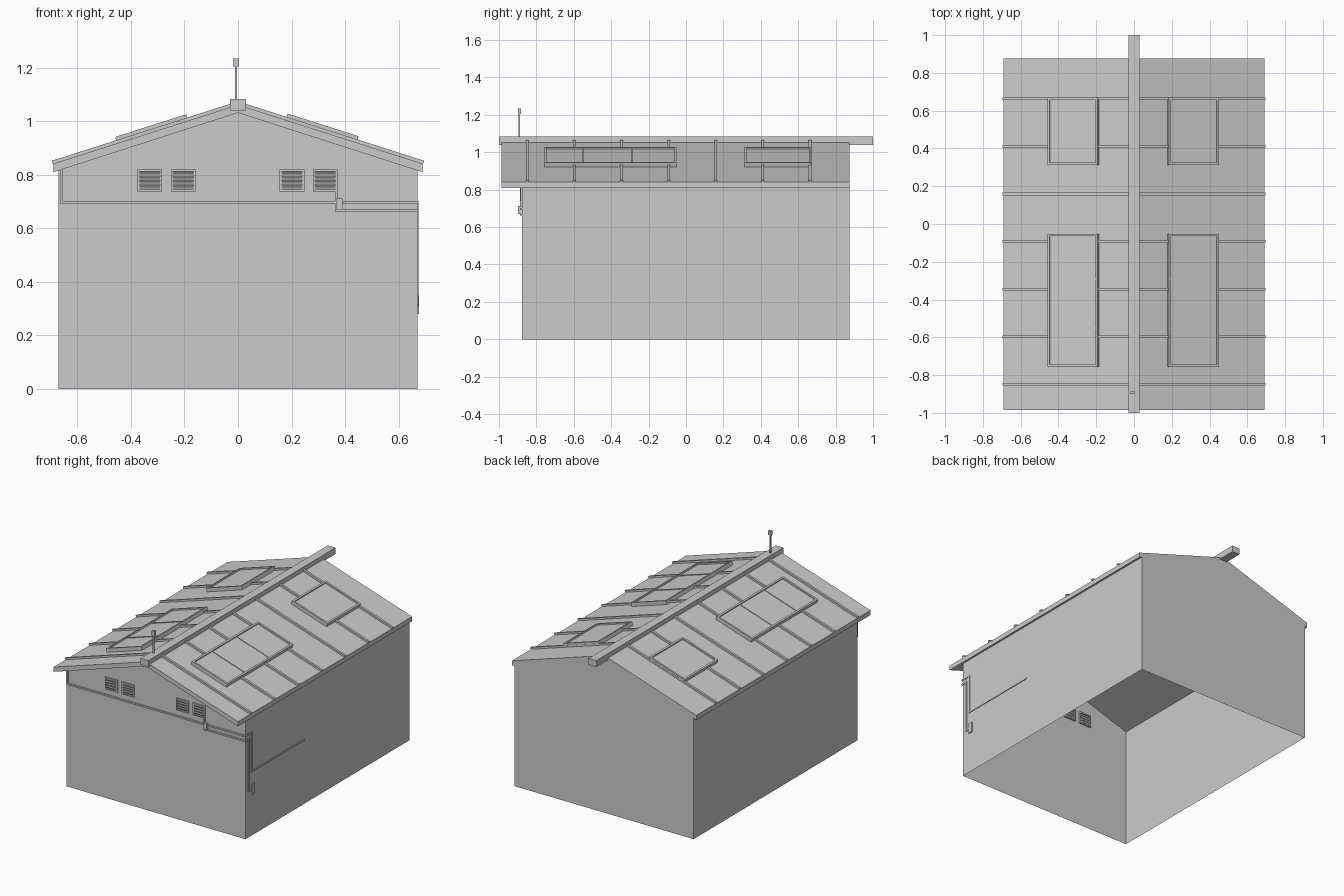
import bpy, bmesh, math
from mathutils import Vector, Matrix

if "Cube" in bpy.data.objects:
    bpy.data.objects.remove(bpy.data.objects["Cube"])

SLOPE = (1.062 - 0.842) / 0.69          # roof fall per unit of x
ANGLE = math.atan(SLOPE)


def make_object(name, bm):
    bmesh.ops.recalc_face_normals(bm, faces=bm.faces[:])
    mesh = bpy.data.meshes.new(name)
    bm.to_mesh(mesh)
    bm.free()
    obj = bpy.data.objects.new(name, mesh)
    bpy.context.collection.objects.link(obj)
    return obj


def add_box(bm, lo, hi, matrix=None):
    """Add a box between two corners, optionally moved by a matrix."""
    lo, hi = Vector(lo), Vector(hi)
    m = Matrix.Translation((lo + hi) / 2) @ Matrix.Diagonal((*(hi - lo), 1))
    bmesh.ops.create_cube(bm, size=1, matrix=(matrix @ m) if matrix else m)


def boxes(name, parts, matrix=None):
    bm = bmesh.new()
    for lo, hi in parts:
        add_box(bm, lo, hi, matrix)
    return make_object(name, bm)


def extrude_y(name, profile, y0, y1, open_bottom=False):
    """Extrude an xz outline along y."""
    bm = bmesh.new()
    a = [bm.verts.new((x, y0, z)) for x, z in profile]
    b = [bm.verts.new((x, y1, z)) for x, z in profile]
    bm.faces.new(a)
    bm.faces.new(b)
    n = len(a)
    for i in range(n - 1 if open_bottom else n):
        j = (i + 1) % n
        bm.faces.new((a[i], a[j], b[j], b[i]))
    return make_object(name, bm)


def pipe(name, points, size=0.01):
    """Square conduit following axis-aligned points."""
    h = size / 2
    parts = []
    for p, q in zip(points, points[1:]):
        parts.append(([min(u, v) - h for u, v in zip(p, q)],
                      [max(u, v) + h for u, v in zip(p, q)]))
    return boxes(name, parts)


def slope_matrix(side):
    """Local x runs down the slope, local z leaves the roof surface."""
    m = Matrix.Translation((0, 0, 1.062)) @ Matrix.Rotation(ANGLE, 4, 'Y')
    return Matrix.Diagonal((side, 1, 1, 1)) @ m


# Wall shell, open underneath
bm = bmesh.new()
outline = [(0.67, 0), (0.67, 0.82), (0, 1.034), (-0.67, 0.82), (-0.67, 0)]
front = [bm.verts.new((x, -0.877, z)) for x, z in outline]
back = [bm.verts.new((x, 0.875, z)) for x, z in outline]
bm.faces.new(front)
bm.faces.new(back[::-1])
for i in (0, 3):
    bm.faces.new((front[i], back[i], back[i + 1], front[i + 1]))
make_object("walls", bm)

# Roof slab
extrude_y("roof", [(0.69, 0.81), (0.69, 0.842), (0, 1.062), (-0.69, 0.842),
                   (-0.69, 0.81), (0, 1.032)], -0.986, 0.875)

# Ridge beam
boxes("ridge_beam", [((-0.029, -1, 1.04), (0.029, 1, 1.083))])

# Raised roof seams and skylights on both slopes
LENGTH = 0.692 / math.cos(ANGLE)
for side, label in ((1, "right"), (-1, "left")):
    m = slope_matrix(side)
    boxes("roof_seams_" + label,
          [((0.01, y - 0.007, -0.003), (LENGTH, y + 0.007, 0.012))
           for y in [0.663 - 0.252 * i for i in range(7)]], m)

    shift = 0.0 if side == 1 else 0.008
    x0, x1 = (0.178 + shift) / math.cos(ANGLE), (0.443 + shift) / math.cos(ANGLE)
    for name, y0, y1, bars in (("long", -0.757, -0.052, (-0.55, -0.29)),
                               ("short", 0.313, 0.669, ())):
        w, top = 0.012, 0.025
        frame = [((x0, y0, -0.002), (x0 + w, y1, top)),
                 ((x1 - w, y0, -0.002), (x1, y1, top)),
                 ((x0 + w, y0, -0.002), (x1 - w, y0 + w, top)),
                 ((x0 + w, y1 - w, -0.002), (x1 - w, y1, top))]
        frame += [((x0 + w, b - 0.003, 0), (x1 - w, b + 0.003, 0.02)) for b in bars]
        boxes(f"skylight_frame_{name}_{label}", frame, m)
        boxes(f"skylight_glass_{name}_{label}",
              [((x0 + w, y0 + w, 0), (x1 - w, y1 - w, 0.016))], m)

# Louvred gable vents
for i, cx in enumerate((-0.33, -0.205, 0.202, 0.326)):
    parts = [((cx - 0.046, -0.884, z), (cx + 0.046, -0.868, z + 0.008))
             for z in (0.738, 0.813)]
    parts += [((cx + s * 0.042 - 0.004, -0.884, 0.746),
               (cx + s * 0.042 + 0.004, -0.868, 0.813)) for s in (-1, 1)]
    boxes(f"vent_frame_{i + 1}", parts)
    slats = bmesh.new()
    for k in range(4):
        tilt = Matrix.Translation((cx, -0.878, 0.755 + k * 0.0165)) @ Matrix.Rotation(0.5, 4, 'X')
        add_box(slats, (-0.038, -0.004, -0.006), (0.038, 0.003, 0.006), tilt)
    make_object(f"vent_slats_{i + 1}", slats)

# Conduits across the front and round the right corner
pipe("upper_conduit", [(-0.66, -0.882, 0.82), (-0.66, -0.882, 0.698),
                       (0.67, -0.882, 0.698), (0.67, -0.815, 0.698),
                       (0.67, -0.815, 0.435), (0.67, -0.26, 0.435)])
pipe("lower_conduit", [(0.367, -0.882, 0.735), (0.367, -0.882, 0.666),
                       (0.67, -0.882, 0.666), (0.67, -0.845, 0.666),
                       (0.67, -0.845, 0.315), (0.67, -0.8, 0.315)])
boxes("junction_box", [((0.368, -0.897, 0.67), (0.391, -0.875, 0.712))])
boxes("meter_box", [((0.66, -0.815, 0.28), (0.677, -0.786, 0.35))])

# Mast on the ridge
boxes("mast", [((-0.012, -0.895, 1.08), (-0.003, -0.887, 1.21))])
boxes("mast_cap", [((-0.018, -0.899, 1.205), (0.003, -0.883, 1.235))])
